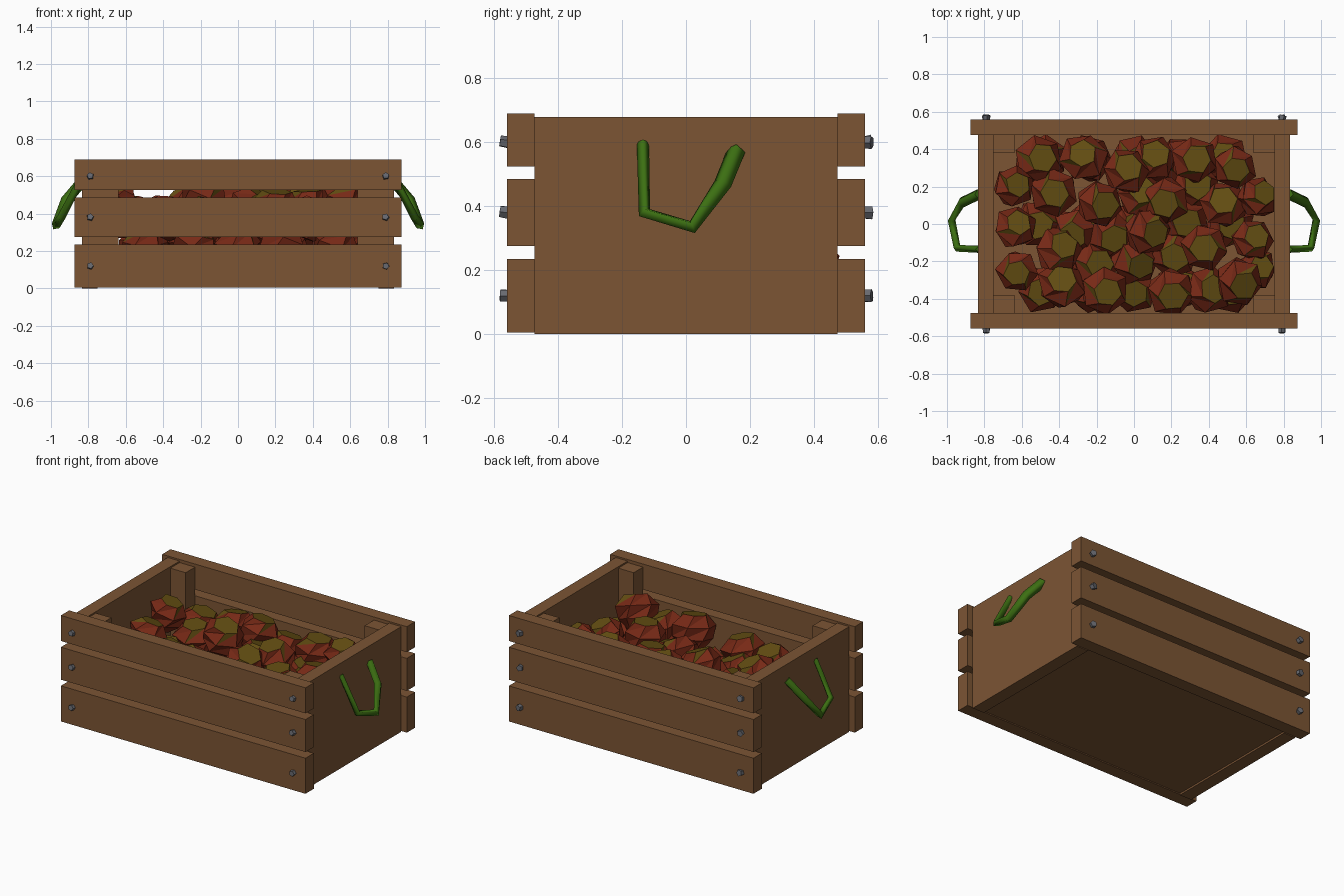
import bpy, bmesh, math, random
from mathutils import Matrix, Vector, Euler

if "Cube" in bpy.data.objects:
    bpy.data.objects.remove(bpy.data.objects["Cube"])

random.seed(4)


def material(name, rgb):
    m = bpy.data.materials.new(name)
    m.diffuse_color = (*rgb, 1)
    m.use_nodes = True
    m.node_tree.nodes["Principled BSDF"].inputs["Base Color"].default_value = m.diffuse_color
    return m


WOOD = material("brown_wood", (0.2, 0.09, 0.034))
RED = material("apple_red", (0.185, 0.022, 0.008))
OLIVE = material("apple_olive", (0.125, 0.075, 0.006))
GREEN = material("green_rope", (0.045, 0.16, 0.006))
STEEL = material("grey_nail", (0.14, 0.145, 0.165))


def finish(bm, name, *mats):
    bmesh.ops.recalc_face_normals(bm, faces=bm.faces)
    me = bpy.data.meshes.new(name)
    bm.to_mesh(me)
    bm.free()
    for m in mats:
        me.materials.append(m)
    ob = bpy.data.objects.new(name, me)
    bpy.context.collection.objects.link(ob)
    return ob


def box(name, x0, x1, y0, y1, z0, z1):
    bm = bmesh.new()
    mat = Matrix.Translation(((x0 + x1) / 2, (y0 + y1) / 2, (z0 + z1) / 2)) \
        @ Matrix.Diagonal((abs(x1 - x0), abs(y1 - y0), abs(z1 - z0), 1))
    bmesh.ops.create_cube(bm, size=1, matrix=mat)
    return finish(bm, name, WOOD)


# Crate: floor, end panels, corner posts, slats
box("floor", -0.75, 0.75, -0.475, 0.475, 0.012, 0.08)
for s in (-1, 1):
    box("end_panel", s * 0.75, s * 0.835, -0.475, 0.475, 0, 0.68)
    for t in (-1, 1):
        box("corner_post", s * 0.64, s * 0.75, t * 0.38, t * 0.475, 0.08, 0.67)
    for z0, z1 in ((0.005, 0.235), (0.275, 0.485), (0.525, 0.69)):
        box("side_slat", -0.875, 0.875, s * 0.475, s * 0.56, z0, z1)


# Nails: small crooked five-sided heads
def nail(x, side, z):
    bm = bmesh.new()
    tilt = Euler((math.pi / 2 + random.uniform(-.25, .25), random.uniform(0, 3),
                  random.uniform(-.25, .25))).to_matrix().to_4x4()
    bmesh.ops.create_cone(bm, cap_ends=True, segments=5, radius1=0.021, radius2=0.018,
                          depth=0.045, matrix=Matrix.Translation((x, side * 0.56, z)) @ tilt)
    finish(bm, "nail", STEEL)


for side in (-1, 1):
    for x in (-0.79, 0.79):
        for z in (0.12, 0.38, 0.6):
            nail(x, side, z)


# Rope handles: four-sided tube along a bent path (x, y, z, thickness)
PATH = [(0.83, -0.135, 0.6, .8), (0.945, -0.13, 0.38, .9), (0.975, 0.02, 0.335, 1),
        (0.92, 0.115, 0.47, 1.2), (0.83, 0.158, 0.575, 1.2)]
for s in (-1, 1):
    cu = bpy.data.curves.new("rope_handle", 'CURVE')
    cu.dimensions = '3D'
    cu.bevel_depth = 0.024
    cu.bevel_resolution = 0
    cu.use_fill_caps = True
    sp = cu.splines.new('POLY')
    sp.points.add(len(PATH) - 1)
    for p, (x, y, z, r) in zip(sp.points, PATH):
        p.co = (s * x, y, z, 1)
        p.radius = r
    cu.materials.append(GREEN)
    bpy.context.collection.objects.link(bpy.data.objects.new("rope_handle", cu))


# Apples: six-sided lathe, olive cap on top, slightly lumpy and tilted
PROFILE = [(0.5, -0.88), (0.92, -0.3), (1.03, 0.3), (0.62, 0.82)]


def apple(x, y, z, r):
    bm = bmesh.new()
    rings = []
    for k, (rad, h) in enumerate(PROFILE):
        ring = []
        for i in range(6):
            a = (i + 0.25 * k) * math.pi / 3
            j = random.uniform(0.93, 1.06)
            ring.append(bm.verts.new((r * rad * j * math.cos(a), r * rad * j * math.sin(a), r * h)))
        rings.append(ring)
    for lo, hi in zip(rings, rings[1:]):
        for i in range(6):
            n = (i + 1) % 6
            bm.faces.new((lo[i], lo[n], hi[n]))
            f = bm.faces.new((lo[i], hi[n], hi[i]))
            if hi is rings[-1] and i in (0, 3):
                f.material_index = 1
    bm.faces.new(rings[0][::-1])
    bm.faces.new(rings[-1]).material_index = 1
    rot = Euler((random.uniform(-.35, .35), random.uniform(-.1, .5), 0)).to_matrix().to_4x4() \
        @ Matrix.Rotation(random.uniform(0, 6), 4, 'Z')
    bm.transform(Matrix.Translation((x, y, z)) @ rot)
    # keep the fruit inside the boards
    for v in bm.verts:
        v.co.x = max(-0.748, min(0.748, v.co.x))
        v.co.y = max(-0.485, min(0.485, v.co.y))
    finish(bm, "apple", RED, OLIVE)


# Visible fruit as rows of (height, (x, y) positions)
LAYERS = [
    (0.47, [(-.65, .2), (.54, .31), (-.05, .28), (-.19, .11), (.56, -.3)]),
    (0.42, [(-.64, -.02), (.17, .13), (.07, -.03), (.38, -.12), (.2, -.36), (.66, .14),
            (-.27, .35), (.32, .34)]),
    (0.375, [(-.52, .34), (-.43, .17), (.1, .34), (-.41, -.14), (-.62, -.25), (-.16, -.36),
             (-.39, -.33), (.39, -.35), (.63, -.09), (.03, .15), (.48, .1)]),
    (0.31, [(-.51, 0), (-.32, -.04), (-.13, -.06), (.27, .02), (.21, -.16), (0, -.19),
            (.66, -.24), (-.22, -.22), (.32, .2)]),
]
for h, spots in LAYERS:
    for x, y in spots:
        small = abs(x) > 0.6 or (x, y) == (.54, .31)
        apple(x, y, h, 0.112 if small else 0.126)

# Hidden bottom layer of fruit, seen only through the slat gaps
for y in (-0.345, 0, 0.345):
    for i in range(5):
        apple(-0.5 + 0.25 * i + random.uniform(-.02, .02), y, 0.21, 0.125)
